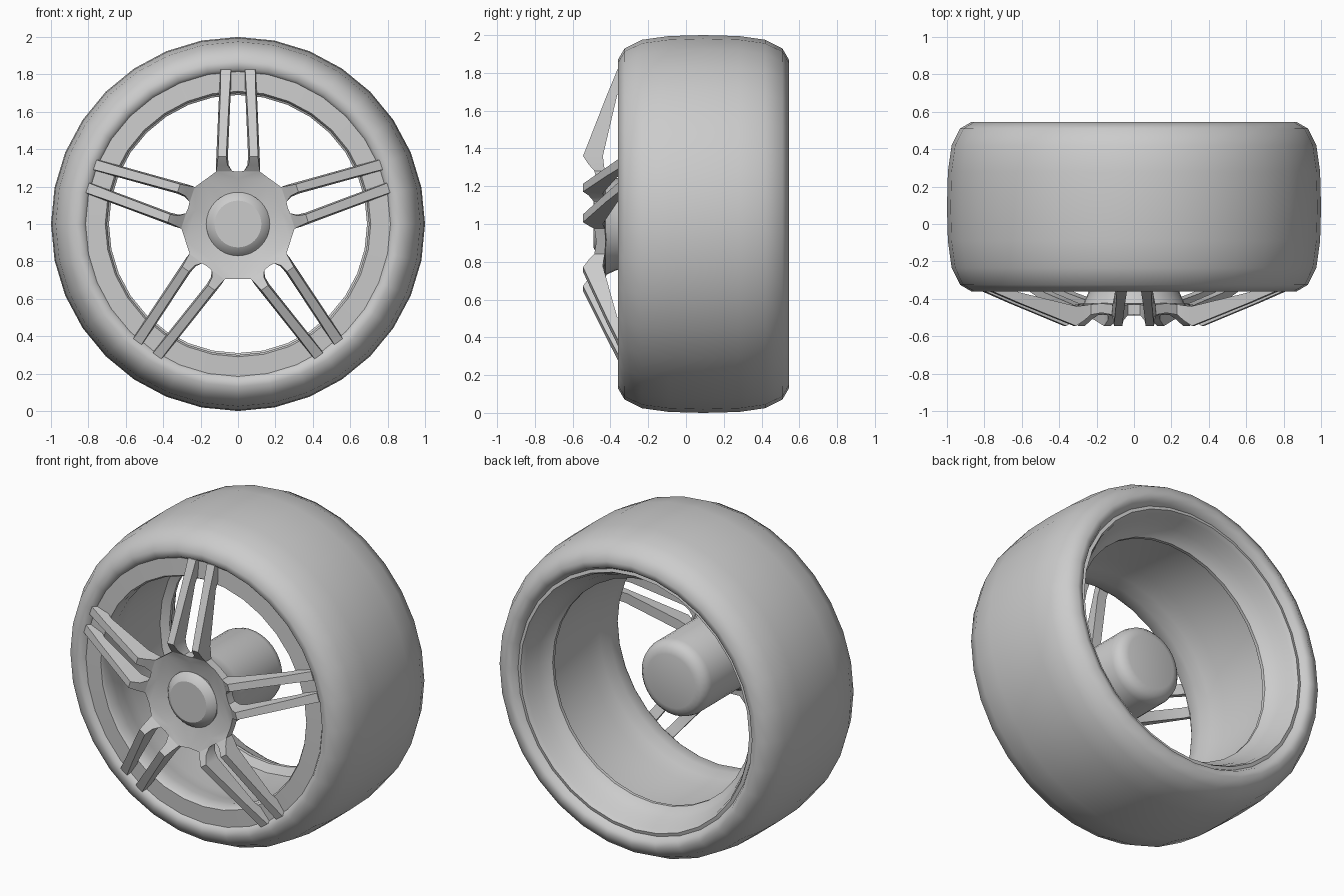
import bpy, bmesh, math
from mathutils import Matrix, Vector

if "Cube" in bpy.data.objects:
    bpy.data.objects.remove(bpy.data.objects["Cube"])

CENTRE = Vector((0, 0, 1.0))


def finish(bm, name, angle):
    bmesh.ops.remove_doubles(bm, verts=bm.verts, dist=1e-5)
    mesh = bpy.data.meshes.new(name)
    bm.to_mesh(mesh)
    bm.free()
    ob = bpy.data.objects.new(name, mesh)
    bpy.context.collection.objects.link(ob)
    ob.location = CENTRE
    bpy.ops.object.select_all(action='DESELECT')
    ob.select_set(True)
    bpy.context.view_layer.objects.active = ob
    bpy.ops.object.shade_smooth_by_angle(angle=math.radians(angle))
    return ob


def lathe(name, profile, steps=32, angle=35):
    """Spin (radius, y) points about the wheel axis."""
    bm = bmesh.new()
    rings = []
    for i in range(steps):
        a = 2 * math.pi * i / steps
        rings.append([bm.verts.new((r * math.sin(a), y, r * math.cos(a))) for r, y in profile])
    for i in range(steps):
        p, q = rings[i], rings[(i + 1) % steps]
        for j in range(len(profile) - 1):
            loop = [p[j], q[j], q[j + 1], p[j + 1]]
            if profile[j][0] == 0:
                loop = [p[j], q[j + 1], p[j + 1]]
            elif profile[j + 1][0] == 0:
                loop = [p[j], q[j], p[j + 1]]
            bm.faces.new(loop)
    loose = [v for v in bm.verts if not v.link_faces]
    bmesh.ops.delete(bm, geom=loose, context='VERTS')
    return finish(bm, name, angle)


# tyre: front bead, over the tread, to the back bead
lathe("tyre", [(0.815, -0.335), (0.83, -0.355), (0.87, -0.36), (0.93, -0.325),
               (0.975, -0.235), (0.995, -0.09), (1.0, 0.09), (0.995, 0.28),
               (0.975, 0.42), (0.93, 0.51), (0.87, 0.545), (0.83, 0.535),
               (0.81, 0.50)], angle=60)

# rim: rounded back flange, barrel, tapered front throat and flat lip
lathe("rim", [(0.81, 0.50), (0.79, 0.505), (0.775, 0.48), (0.765, 0.44),
              (0.74, 0.40), (0.725, 0.36), (0.69, 0.33), (0.69, 0.31),
              (0.735, 0.28), (0.735, -0.08), (0.715, -0.17), (0.70, -0.25),
              (0.70, -0.325), (0.71, -0.34), (0.815, -0.335)], angle=40)

# hub barrel behind the spokes
lathe("hub_barrel", [(0, -0.425), (0.27, -0.425), (0.245, -0.37), (0.235, -0.30),
                     (0.235, 0.08), (0.225, 0.115), (0.20, 0.14), (0.165, 0.15),
                     (0, 0.15)], angle=40)

# bevelled centre cap
lathe("centre_cap", [(0, -0.49), (0.125, -0.49), (0.15, -0.475), (0.17, -0.45),
                     (0.17, -0.41), (0, -0.41)], angle=30)

# five twin spokes with their hub sectors, lofted outward from the axis
# station: radial, inner x, outer x, front y, back y, front edge inset
STATIONS = [
    (0.0, 0.0, 0.0, -0.44, -0.41, 0),
    (0.14, 0.0, 0.102, -0.44, -0.41, 0),
    (0.239, 0.0, 0.173, -0.475, -0.425, 0),
    (0.280, 0.0, 0.117, -0.485, -0.43, 0),
    (0.283, 0.032, 0.117, -0.487, -0.43, 0),
    (0.315, 0.050, 0.118, -0.515, -0.435, 0.006),
    (0.360, 0.054, 0.116, -0.545, -0.44, 0.009),
    (0.680, 0.040, 0.102, -0.42, -0.365, 0.007),
    (0.740, 0.038, 0.099, -0.395, -0.33, 0.005),
    (0.825, 0.034, 0.096, -0.36, -0.32, 0.004),
]


def half_spoke(bm, side, turn):
    rings = []
    for r, xi, xo, yf, yb, inset in STATIONS:
        pts = [(xi + inset, yf), (xo - inset, yf), (xo, yb), (xi, yb)]
        rings.append([bm.verts.new(turn @ Vector((side * x, y, r))) for x, y in pts])
    for n, (a, b) in enumerate(zip(rings, rings[1:])):
        seam = STATIONS[n][1] == 0 and STATIONS[n + 1][1] == 0
        for k in range(3 if seam else 4):   # leave the mirror seam open
            m = (k + 1) % 4
            if n < 2 and k == 1:            # sectors join here, no wall
                continue
            bm.faces.new((a[k], a[m], b[m], b[k]))
    bm.faces.new(rings[-1])


bm = bmesh.new()
for s in range(5):
    turn = Matrix.Rotation(2 * math.pi * s / 5, 3, 'Y')
    for side in (1, -1):
        half_spoke(bm, side, turn)
bmesh.ops.remove_doubles(bm, verts=bm.verts, dist=2e-3)
bmesh.ops.dissolve_degenerate(bm, edges=bm.edges, dist=1e-5)
bmesh.ops.recalc_face_normals(bm, faces=bm.faces)
finish(bm, "twin_spokes", 40)
